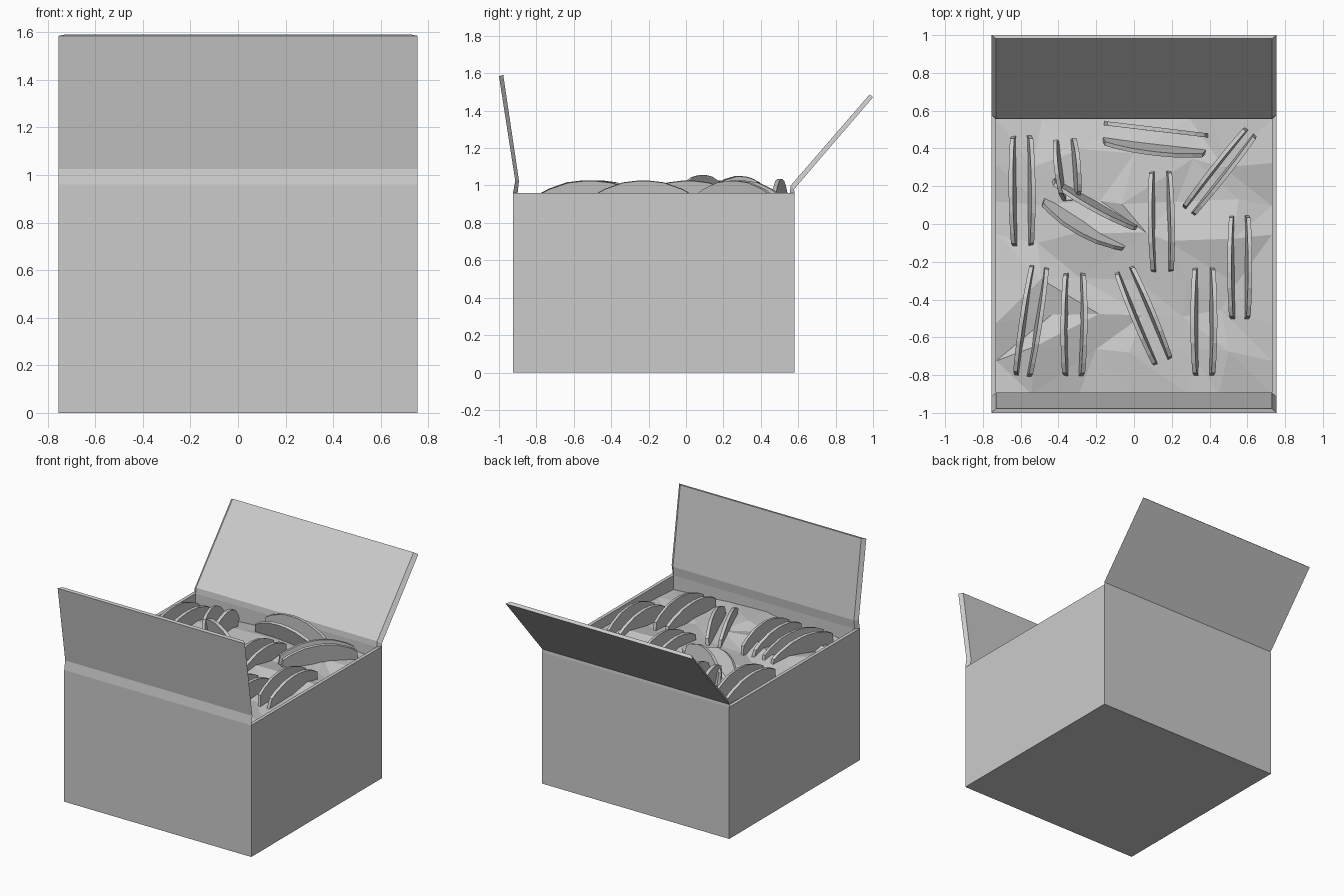
import bpy, math, random
from mathutils import Vector, Matrix

if "Cube" in bpy.data.objects:
    bpy.data.objects.remove(bpy.data.objects["Cube"])

random.seed(4)
OX, IX = 0.755, 0.73            # outer / inner half width
FY, BY, RIM, T = -0.925, 0.58, 0.96, 0.025


def make(name, verts, faces):
    me = bpy.data.meshes.new(name)
    me.from_pydata(verts, [], faces)
    me.update()
    ob = bpy.data.objects.new(name, me)
    bpy.context.collection.objects.link(ob)
    return ob


def rect(hx, y0, y1, z):
    return [(-hx, y0, z), (hx, y0, z), (hx, y1, z), (-hx, y1, z)]


# Carton body: outer wall, rim, inner wall
v = (rect(OX, FY, BY, 0) + rect(OX, FY, BY, RIM) +
     rect(IX, FY + T, BY - T, RIM) + rect(IX, FY + T, BY - T, T))
f = [(3, 2, 1, 0), (12, 13, 14, 15)]
for k in range(3):
    for i in range(4):
        j = (i + 1) % 4
        f.append((4*k + i, 4*k + j, 4*k + 4 + j, 4*k + 4 + i))
make("carton_body", v, f)


# Flaps: side profile swept across, mitred at the ends
def flap(name, outer, inner):
    prof = [(OX, p) for p in outer] + [(IX, p) for p in reversed(inner)]
    n = len(prof)
    v = [(s * hx, y, z) for s in (-1, 1) for hx, (y, z) in prof]
    f = [(i, (i + 1) % n, n + (i + 1) % n, n + i) for i in range(n)]
    for k in range(len(outer) - 1):
        q = (k, k + 1, n - 2 - k, n - 1 - k)
        f += [q[::-1], tuple(n + a for a in q)]
    ob = make(name, v, f)
    import bmesh
    bm = bmesh.new()
    bm.from_mesh(ob.data)
    bmesh.ops.recalc_face_normals(bm, faces=bm.faces)
    bm.to_mesh(ob.data)
    bm.free()


flap("front_flap", [(-0.925, 0.96), (-0.913, 1.025), (-1.0, 1.585)],
     [(-0.90, 0.96), (-0.893, 1.025), (-0.977, 1.59)])
flap("back_flap", [(0.58, 0.96), (0.578, 0.98), (1.0, 1.472)],
     [(0.555, 0.96), (0.56, 1.0), (0.982, 1.487)])

# Crumpled filling: coarse triangulated height field
NX, NY = 6, 7
v, f = [], []
for j in range(NY + 1):
    for i in range(NX + 1):
        ex, ey = i in (0, NX), j in (0, NY)
        x = -IX + 2 * IX * i / NX + (0 if ex else random.uniform(-.07, .07))
        y = FY + T + (BY - FY - 2*T) * j / NY + (0 if ey else random.uniform(-.05, .05))
        v.append((x, y, (0.87 if ex or ey else 0.905) + random.uniform(-.03, .03)))
for j in range(NY):
    for i in range(NX):
        a = j * (NX + 1) + i
        b, c, d = a + 1, a + NX + 2, a + NX + 1
        f += [(a, b, c), (a, c, d)] if random.random() < .5 else [(a, b, d), (b, c, d)]
make("filling", v, f)

# Folded shells: two arched sides joined by a fold hidden in the filling
ARCH = [(-1, -.16), (-.94, -.075), (-.75, -.045), (-.4, -.01), (-.1, 0)]
ARCH += [(-u, h) for u, h in reversed(ARCH)]


def shell(idx, x1, y1, x2, y2, width, roll=0, z1=1.025, z2=1.025):
    a, b = Vector((x1, y1, z1)), Vector((x2, y2, z2))
    ax = (b - a).normalized()
    side = Vector((-ax.y, ax.x, 0)).normalized()
    up = ax.cross(side)
    if up.z < 0:
        up = -up
    R = Matrix.Rotation(math.radians(roll), 3, ax)
    side, up = R @ side, R @ up
    mid, half = (a + b) / 2, (b - a).length / 2
    v, f = [], []
    for u, h in ARCH:
        rim = width * (.5 + h * 1.1)
        fold = width * .26
        for s, z in ((-rim, h), (-fold, -.2), (fold, -.2), (rim, h)):
            v.append(mid + ax * u * half + side * s + up * z)
    for c in range(len(ARCH) - 1):
        for r in range(3):
            k = 4 * c + r
            f.append((k, k + 1, k + 5, k + 4))
    ob = make(f"folded_shell_{idx}", v, f)
    m = ob.modifiers.new("thickness", 'SOLIDIFY')
    m.thickness, m.offset = 0.022, 0


SHELLS = [
    (-.59, -.12, -.595, .47, .12),
    (-.34, .18, -.37, .48, .12, 0, 1.085, 1.0),
    (-.165, .47, .385, .405, .13, 8),
    (.285, .065, .62, .49, .08),
    (.14, .285, .15, -.26, .12),
    (-.48, .14, -.03, -.11, .16, 22),
    (.56, .05, .56, -.505, .11),
    (-.50, -.215, -.59, -.805, .10),
    (-.315, -.255, -.32, -.805, .12),
    (-.055, -.235, .155, -.735, .11),
    (.37, -.225, .37, -.805, .12),
]
for i, s in enumerate(SHELLS, 1):
    shell(i, *s)
